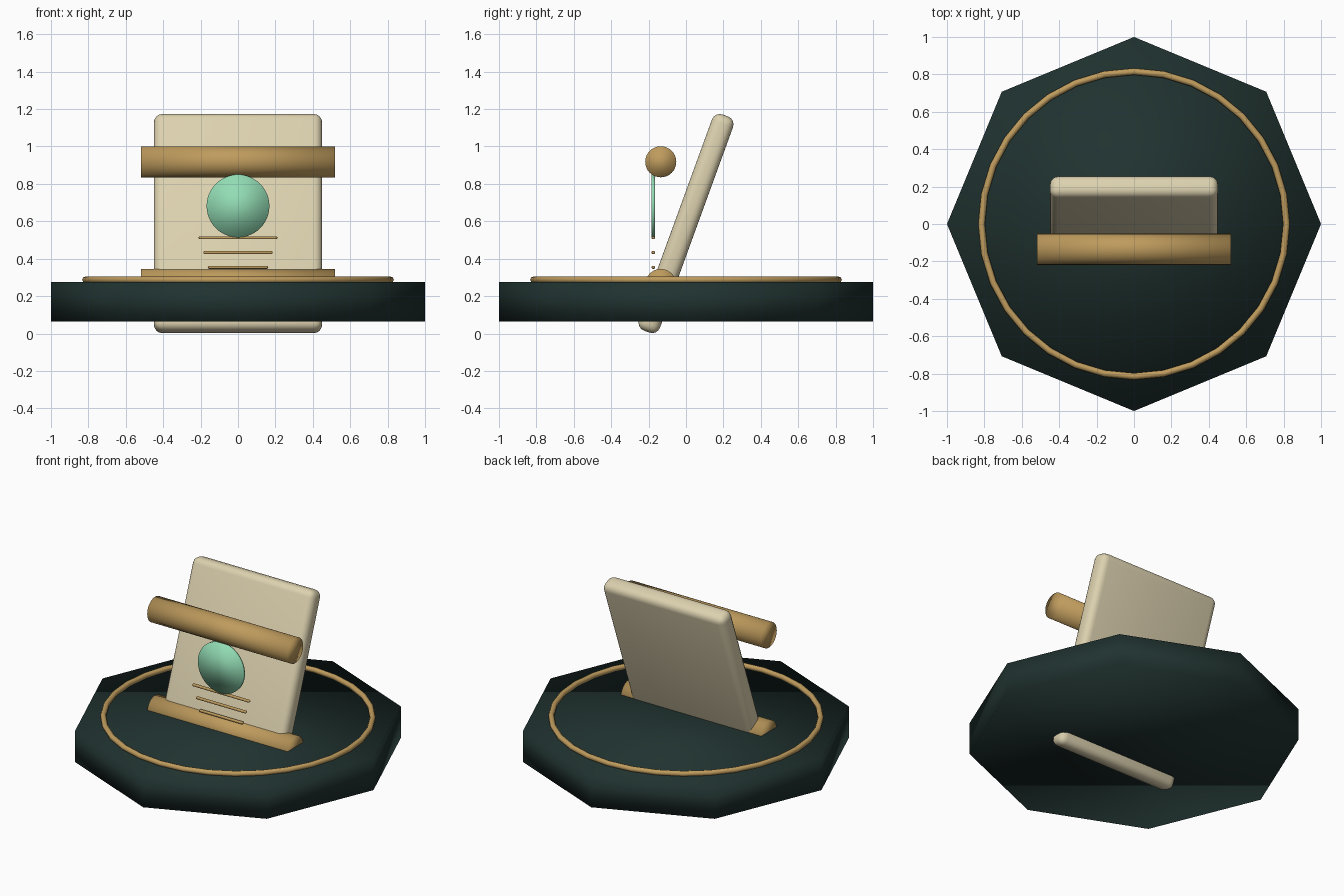
import bpy
from math import radians

if "Cube" in bpy.data.objects:
    bpy.data.objects.remove(bpy.data.objects["Cube"])


def material(name, rgb):
    m = bpy.data.materials.new(name)
    m.diffuse_color = (*rgb, 1)
    m.use_nodes = True
    m.node_tree.nodes["Principled BSDF"].inputs["Base Color"].default_value = m.diffuse_color
    return m


GREEN = material("dark_green", (0.014, 0.032, 0.029))
GOLD = material("gold", (0.52, 0.33, 0.11))
CREAM = material("cream", (0.72, 0.64, 0.43))
MINT = material("mint", (0.29, 0.72, 0.46))


def finish(name, mat):
    ob = bpy.context.object
    ob.name = name
    ob.data.materials.append(mat)
    bpy.ops.object.shade_smooth()
    return ob


def cylinder(name, mat, radius, depth, loc, rot=(0, 0, 0), sides=32):
    bpy.ops.mesh.primitive_cylinder_add(vertices=sides, radius=radius, depth=depth,
                                        location=loc, rotation=rot)
    return finish(name, mat)


def rounded_box(name, mat, size, bevel, loc, tilt=0):
    bpy.ops.mesh.primitive_cube_add(size=1, location=loc, rotation=(tilt, 0, 0))
    ob = bpy.context.object
    ob.scale = size
    bpy.ops.object.transform_apply(location=False, rotation=False, scale=True)
    mod = ob.modifiers.new("round", 'BEVEL')
    mod.width = bevel
    mod.segments = 4
    return finish(name, mat)


# Octagonal base with a corner on each axis
base = cylinder("base", GREEN, 1.0, 0.21, (0, 0, 0.17), rot=(0, 0, radians(90)), sides=8)

# Inlaid ring on the base
bpy.ops.mesh.primitive_torus_add(major_radius=0.815, minor_radius=0.018, major_segments=32,
                                 minor_segments=8, location=(0, 0, 0.287))
finish("base_ring", GOLD)

# Tilted tablet passing through the base
rounded_box("tablet", CREAM, (0.9, 0.12, 1.23), 0.045, (0, 0, 0.588), radians(-20))

# Horizontal rollers across the top and foot of the tablet
for name, z in (("top_roller", 0.918), ("bottom_roller", 0.262)):
    cylinder(name, GOLD, 0.083, 1.035, (0, -0.135, z), rot=(0, radians(90), 0))

# Round emblem in front of the tablet
cylinder("disc", MINT, 0.168, 0.018, (0, -0.175, 0.682), rot=(radians(90), 0, 0), sides=48)

# Three thin bars below the disc, each shorter than the last
for i in range(3):
    rounded_box(f"bar_{i + 1}", GOLD, (0.42 - 0.05 * i, 0.018, 0.016), 0.006,
                (0, -0.175, 0.512 - 0.079 * i))
